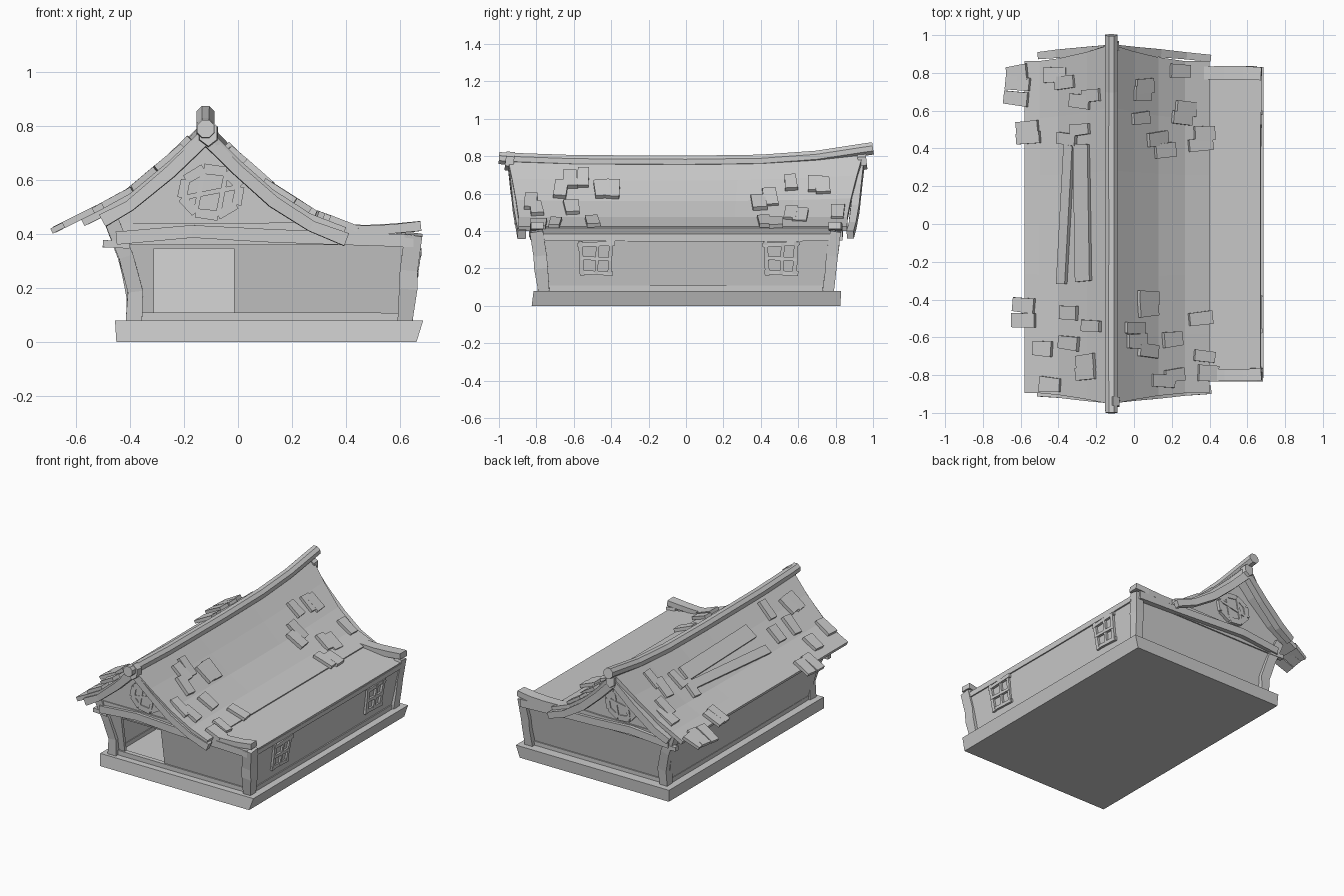
import bpy, bmesh, math, random
from mathutils import Vector

if "Cube" in bpy.data.objects:
    bpy.data.objects.remove(bpy.data.objects["Cube"])
random.seed(4)

RX = -0.12  # ridge position
ROOF = [(-.58, .455), (-.5, .495), (-.4, .55), (-.25, .675), (RX, .80),
        (0, .68), (.13, .565), (.27, .475), (.4, .425)]


def mesh(name, verts, faces):
    me = bpy.data.meshes.new(name)
    me.from_pydata([tuple(v) for v in verts], [], faces)
    bm = bmesh.new()
    bm.from_mesh(me)
    bmesh.ops.recalc_face_normals(bm, faces=bm.faces)
    bm.to_mesh(me)
    bm.free()
    ob = bpy.data.objects.new(name, me)
    bpy.context.collection.objects.link(ob)
    return ob


def beam(name, pts, w, h, up=(0, 0, 1), rough=.12, sides=4):
    """Hand-hewn timber: a rectangular section swept along a path."""
    pts, up = [Vector(p) for p in pts], Vector(up)
    verts, faces, n = [], [], sides
    for i, p in enumerate(pts):
        t = (pts[min(i + 1, len(pts) - 1)] - pts[max(i - 1, 0)]).normalized()
        s = t.cross(up).normalized()
        u = s.cross(t)
        k = 1 + random.uniform(-rough, rough)
        for j in range(n):
            a = 2 * math.pi * (j + .5) / n
            f = .5 / math.cos(math.pi / n)
            verts.append(p + s * math.cos(a) * w * k * f + u * math.sin(a) * h * k * f)
    for i in range(len(pts) - 1):
        for j in range(n):
            a, b = i * n + j, i * n + (j + 1) % n
            faces.append((a, b, b + n, a + n))
    faces += [tuple(range(n)), tuple(range(len(verts) - n, len(verts)))]
    return mesh(name, verts, faces)


def frustum(name, b, t, z0, z1):
    """Box with separate bottom and top rectangles (x0, x1, y0, y1)."""
    v = [(x, y, z) for (x0, x1, y0, y1), z in ((b, z0), (t, z1))
         for x, y in ((x0, y0), (x1, y0), (x1, y1), (x0, y1))]
    return mesh(name, v, [(3, 2, 1, 0), (4, 5, 6, 7), (0, 1, 5, 4),
                          (1, 2, 6, 5), (2, 3, 7, 6), (3, 0, 4, 7)])


def roof_z(x):
    """Height and slope of the roof at x."""
    i = next((i for i in range(1, len(ROOF)) if x <= ROOF[i][0]), len(ROOF) - 1)
    (x0, z0), (x1, z1) = ROOF[i - 1], ROOF[i]
    m = (z1 - z0) / (x1 - x0)
    return z0 + m * (x - x0), m


# base slab
frustum("base_slab", (-.45, .66, -.825, .825), (-.455, .685, -.815, .83), 0, .08)

# flared walls
X0, X1, Y, Z0 = (-.385, -.445), (.615, .66), (.745, .795), .075
ZT = .385


def wall_pt(x, side, t):
    return (x, side * (Y[0] + (Y[1] - Y[0]) * t), Z0 + (ZT - Z0) * t)


def panel(name, pts, thick=.02):
    ob = mesh(name, pts, [tuple(range(len(pts)))])
    mod = ob.modifiers.new("thickness", "SOLIDIFY")
    mod.thickness, mod.offset = thick, 0
    return ob


for i, X in enumerate((X0, X1)):
    panel(("left", "right")[i] + "_wall",
          [(X[0], -Y[0], Z0), (X[0], Y[0], Z0), (X[1], Y[1], ZT), (X[1], -Y[1], ZT)])
panel("back_wall", [wall_pt(X0[0], 1, 0), wall_pt(X1[0], 1, 0),
                    wall_pt(X1[1], 1, 1), wall_pt(X0[1], 1, 1)])
# front wall pieces around the doorway
DL, DR, DT = -.31, -.015, .88
panel("front_wall_left", [wall_pt(X0[0], -1, 0), wall_pt(DL, -1, 0),
                          wall_pt(DL, -1, 1), wall_pt(X0[1], -1, 1)])
panel("front_wall_right", [wall_pt(DR, -1, 0), wall_pt(X1[0], -1, 0),
                           wall_pt(X1[1], -1, 1), wall_pt(DR, -1, 1)])
panel("front_wall_lintel", [wall_pt(DL, -1, DT), wall_pt(DR, -1, DT),
                            wall_pt(DR, -1, 1), wall_pt(DL, -1, 1)])

# low lean-to roof over the right side
mesh("side_roof", [(.25, -.79, .43), (.4, -.79, .415), (.67, -.77, .385),
                   (.25, .79, .43), (.4, .79, .415), (.67, .79, .385),
                   (.25, -.79, .37), (.67, -.77, .365), (.25, .79, .37), (.67, .79, .365)],
     [(0, 1, 4, 3), (1, 2, 5, 4), (6, 7, 9, 8), (2, 7, 9, 5), (0, 6, 8, 3),
      (0, 1, 2, 7, 6), (3, 4, 5, 9, 8)])

# ends: gable, cross beam, posts, barge boards, round window
for s, end in ((-1, "front"), (1, "back")):
    top = [(x, z - .02) for x, z in ROOF if -.5 <= x]
    poly = [(.65, .36), (-.44, .36)] + top + [(.65, .39)]
    panel(end + "_gable", [(x, s * .8, z) for x, z in poly])
    beam(end + "_cross_beam", [(-.45, s * .81, .385), (-.17, s * .815, .41),
                               (.1, s * .815, .395), (.35, s * .81, .385), (.65, s * .81, .375)],
         .05, .05, rough=.08)
    beam(end + "_tie_beam", [(-.46, s * .8, .425), (.08, s * .805, .425), (.34, s * .8, .43)], .03, .03)
    beam(end + "_sill", [(-.37, s * .755, .095), (.6, s * .755, .095)], .03, .03)
    beam(end + "_left_post", [(-.385, s * .76, .08), (-.38, s * .765, .19), (-.415, s * .785, .32),
                              (-.47, s * .80, .455)], .06, .065, (0, 1, 0), .15)
    beam(end + "_right_post", [(.618, s * .76, .08), (.63, s * .775, .2), (.632, s * .78, .27),
                               (.65, s * .80, .40)], .06, .065, (0, 1, 0), .15)
    beam(end + "_side_rafter", [(.28, s * .80, .42), (.48, s * .80, .415), (.58, s * .80, .42),
                                (.675, s * .795, .43)], .065, .035)
    beam(end + "_left_peg", [(-.50, s * .81, .365), (-.40, s * .81, .36)], .03, .025)
    for side, pts in (("left", ROOF[1:5]), ("right", ROOF[4:])):
        beam(f"{end}_{side}_barge_board",
             [(x, s * (.93 - .1 * abs(x - RX)), z - .045) for x, z in pts], .04, .045)
    # gable apex block
    beam(end + "_apex_block", [(RX + .01, s * .92, .77), (RX + .01, s * .965, .775)], .065, .085, sides=6)
    # octagonal window with bars
    c, r = Vector((-.10, s * .82, .555)), .105
    ring = [c + Vector((math.cos(a) * r * 1.05, 0, math.sin(a) * r * .85))
            for a in [math.pi * (k + .3) / 4 for k in range(8)]]
    panel(end + "_window_pane", [p - Vector((0, s * .005, 0)) for p in ring])
    for k in range(8):
        beam(f"{end}_window_frame_{k}", [ring[k], ring[(k + 1) % 8]], .035, .022, (0, 1, 0))
    for k, (a, b) in enumerate(((0, 4), (1, 6), (2, 5))):
        beam(f"{end}_window_bar_{k}", [ring[a], ring[b]], .018, .022, (0, 1, 0))

# long sill and wall-plate timbers
for name, x, z, L in (("left_sill", -.39, .095, .73), ("right_sill", .622, .095, .73),
                      ("left_plate", -.445, .37, .78), ("right_plate", .658, .362, .77)):
    beam(name, [(x, -L, z), (x, 0, z - .004), (x, L, z)], .03, .03)

# two barred windows on the right wall
for n, y in enumerate((-.48, .51)):
    bars = [((-.075, .165), (-.085, .345), .022), ((.07, .165), (.08, .345), .022),
            ((0, .17), (.008, .335), .018), ((-.10, .325), (.10, .335), .024),
            ((-.09, .18), (.09, .172), .024), ((-.08, .255), (.08, .25), .018)]
    for k, ((ya, za), (yb, zb), w) in enumerate(bars):
        xa, xb = [.638 + .15 * (z - .17) for z in (za, zb)]
        beam(f"side_window_{n}_bar_{k}", [(xa, y + ya, za), (xb, y + yb, zb)], w, .03, (1, 0, 0))

# curved main roof, sweeping out towards the ridge
ys = [-1, -.65, -.3, 0, .3, .65, 1]
verts = []
for x, z in ROOF:
    near = max(0, 1 - abs(x - RX) / .4)
    for t in ys:
        half = (.895 if t < 0 else .862) + (.06 if t < 0 else .088) * near ** 1.5
        lift = near * (.025 * max(t, 0) ** 2 - .015 * (1 - t * t))
        verts.append((x, t * half, z + lift))
n = len(ys)
faces = [(i * n + j, (i + 1) * n + j, (i + 1) * n + j + 1, i * n + j + 1)
         for i in range(len(ROOF) - 1) for j in range(n - 1)]
roof = mesh("main_roof", verts, faces)
if roof.data.polygons[0].normal.z < 0:
    roof.data.flip_normals()
mod = roof.modifiers.new("thickness", "SOLIDIFY")
mod.thickness, mod.offset = .028, -1

# sagging ridge beam
beam("ridge_beam", [(RX, -1, .79), (RX, -.93, .785), (RX, -.6, .773), (RX, 0, .77), (RX, .4, .775),
                    (RX, .7, .797), (RX, .93, .832), (RX, 1, .842)], .065, .065, rough=.04, sides=8)


def roof_board(name, x, y, lx, ly, thick, turn=0, raise_by=.01):
    z, m = roof_z(x)
    ex = Vector((1, 0, m)).normalized()
    ez = Vector((-m, 0, 1)).normalized()
    ca, sa = math.cos(turn), math.sin(turn)
    u, v = ex * ca + Vector((0, sa, 0)), ex * -sa + Vector((0, ca, 0))
    c = Vector((x, y, z)) + ez * raise_by
    beam(name, [c - u * lx / 2, c + u * lx / 2], ly, thick, ez, .1)


# scattered shingles: x, y
SHINGLES = [(-.615, .80), (-.61, .745), (-.62, .665), (-.56, .51), (-.555, .455), (-.41, .79), (-.36, .75),
            (-.35, .45), (-.28, .65), (-.28, .50), (-.22, .68), (-.58, -.43), (-.58, -.51),
            (-.48, -.66), (-.44, -.85), (-.34, -.47), (-.22, -.54), (-.34, -.63), (-.25, -.73), (-.25, -.79),
            (.05, .73), (.04, .69), (.03, .56), (.24, .81), (.27, .61), (.25, .56), (.12, .45), (.16, .39),
            (.37, .48), (.35, .42), (.07, -.39), (.07, -.45), (.0, -.55), (.01, -.62), (.07, -.67),
            (.15, -.83), (.2, -.61), (.21, -.80), (.35, -.50), (.37, -.70), (.39, -.79)]
for k, (x, y) in enumerate(SHINGLES):
    roof_board(f"shingle_{k}", x, y, random.uniform(.11, .14), random.uniform(.06, .08), .022,
               random.uniform(-.12, .12))

# loose long planks on the left slope
roof_board("long_plank_upper", -.27, .06, .10, .70, .02, .02, .006)
roof_board("long_plank_lower", -.36, .05, .06, .68, .02, -.07, .006)
